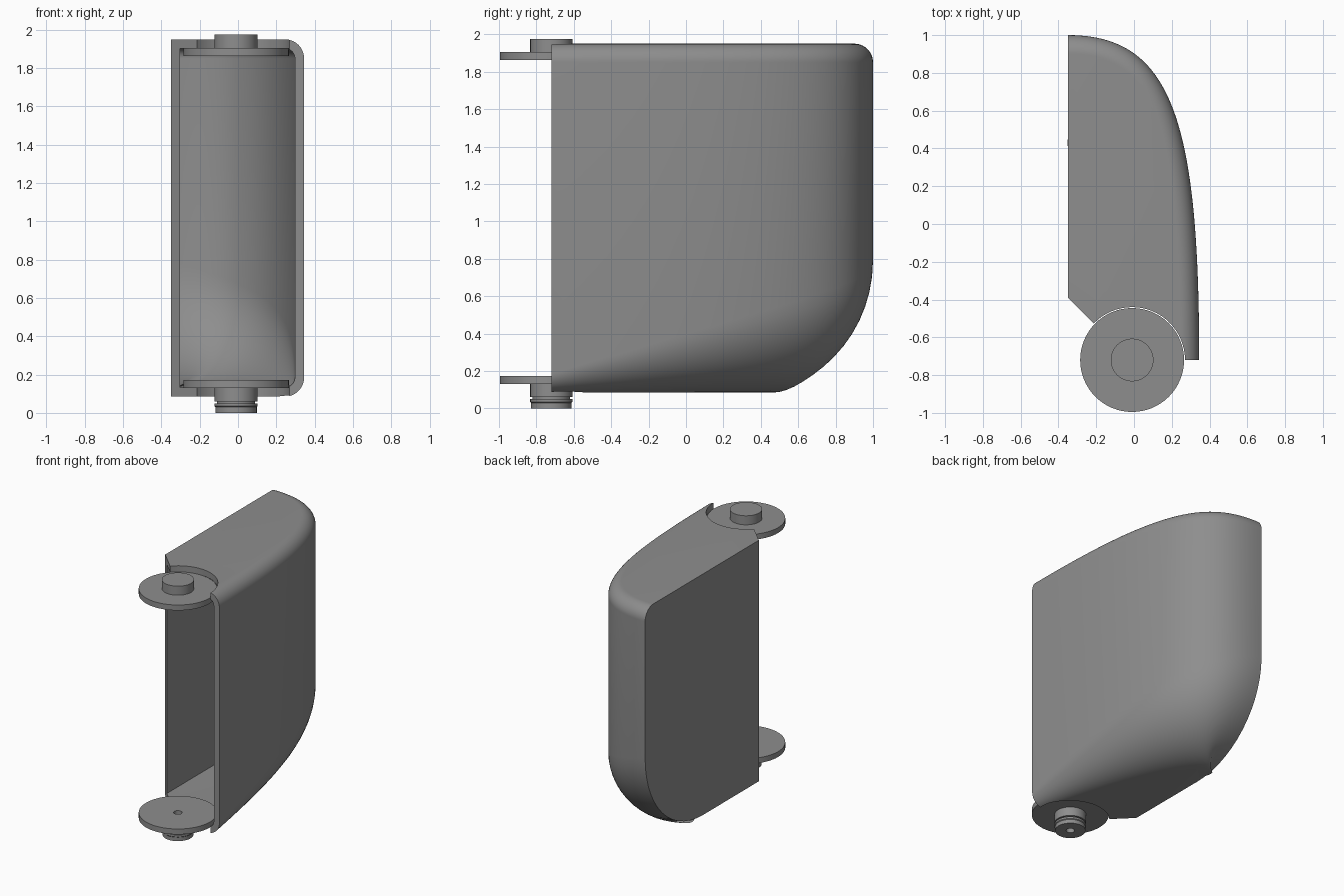
import bpy, bmesh
from math import sin, cos, pi, radians
from mathutils import Vector

if "Cube" in bpy.data.objects:
    bpy.data.objects.remove(bpy.data.objects["Cube"])

grey = bpy.data.materials.new("plain grey")
grey.use_nodes = True
grey.diffuse_color = (0.27, 0.27, 0.27, 1)
grey.node_tree.nodes["Principled BSDF"].inputs["Base Color"].default_value = grey.diffuse_color

FRONT, LEFT, TOP, BOTTOM, WALL = -0.72, -0.35, 1.95, 0.085, 0.048
PIN_X = -0.01


def finish(name, bm):
    bmesh.ops.remove_doubles(bm, verts=bm.verts, dist=1e-5)
    bmesh.ops.recalc_face_normals(bm, faces=bm.faces)
    mesh = bpy.data.meshes.new(name)
    bm.to_mesh(mesh)
    bm.free()
    mesh.materials.append(grey)
    obj = bpy.data.objects.new(name, mesh)
    bpy.context.collection.objects.link(obj)
    return obj


def plan_curve(steps=48):
    """Curved outer wall seen from above: point, inward normal, fraction of length."""
    a, b, c, d = (Vector(p) for p in ((LEFT, 1), (0.2, 1), (0.345, 0.55), (0.345, FRONT)))
    rows, length = [], 0
    for i in range(steps + 1):
        t = 1 - i / steps
        u = 1 - t
        p = a*u**3 + 3*b*u*u*t + 3*c*u*t*t + d*t**3
        tan = ((b - a)*u*u + 2*(c - b)*u*t + (d - c)*t*t).normalized()
        if rows:
            length += (p - rows[-1][0]).length
        rows.append((p, Vector((tan.y, -tan.x)), length))
    return [(p, n, s / length) for p, n, s in rows]


def rounded_solid(name, inset, front, arc=14):
    """Solid under the plan curve, with a lower fillet that grows toward the back."""
    rows = plan_curve()
    if front < FRONT:
        rows.insert(0, (Vector((rows[0][0].x, front)), rows[0][1], 0))
    top, bottom = TOP - inset, BOTTOM + inset
    upper = 0.1 - inset
    bm = bmesh.new()
    rings = []
    for p, n, s in rows:
        lower = 0.1 + 0.61 * s - inset
        angles = [k / arc * pi / 2 for k in range(arc + 1)]
        section = [(upper*(1 - sin(a)), top - upper*(1 - cos(a))) for a in angles]
        section += [(lower*(1 - cos(a)), bottom + lower*(1 - sin(a))) for a in angles]
        rings.append([bm.verts.new((*(p + n*(inset + w)), z)) for w, z in section])
    for r, q in zip(rings, rings[1:]):
        for k in range(len(r) - 1):
            bm.faces.new((r[k], r[k + 1], q[k + 1], q[k]))
    hi = bm.verts.new((LEFT, front, top))
    lo = bm.verts.new((LEFT, front, bottom))
    bm.faces.new([r[0] for r in rings] + [hi])
    bm.faces.new([r[-1] for r in rings] + [lo])
    for ring in (rings[0], rings[-1]):
        bm.faces.new(ring + [lo, hi])
    if inset:
        # Trim the cavity so that the flat side keeps its wall
        cut = bmesh.ops.bisect_plane(bm, geom=bm.verts[:] + bm.edges[:] + bm.faces[:],
                                     plane_co=(LEFT + inset, 0, 0), plane_no=(1, 0, 0),
                                     clear_inner=True)
        edges = [e for e in cut["geom_cut"] if isinstance(e, bmesh.types.BMEdge)]
        bmesh.ops.contextual_create(bm, geom=edges)
    return finish(name, bm)


def lathe(name, profile, closed=False, steps=64):
    bm = bmesh.new()
    verts = [bm.verts.new((PIN_X + r, FRONT, z)) for r, z in profile]
    pairs = list(zip(verts, verts[1:])) + ([(verts[-1], verts[0])] if closed else [])
    edges = [bm.edges.new(p) for p in pairs]
    bmesh.ops.spin(bm, geom=verts + edges, cent=(PIN_X, FRONT, 0), axis=(0, 0, 1),
                   angle=2 * pi, steps=steps, use_merge=True)
    return finish(name, bm)


def prism(name, outline, z0, z1):
    bm = bmesh.new()
    face = bm.faces.new([bm.verts.new((x, y, z0)) for x, y in outline])
    ext = bmesh.ops.extrude_face_region(bm, geom=[face], use_keep_orig=True)
    moved = [v for v in ext["geom"] if isinstance(v, bmesh.types.BMVert)]
    bmesh.ops.translate(bm, verts=moved, vec=(0, 0, z1 - z0))
    return finish(name, bm)


def activate(obj):
    bpy.ops.object.select_all(action="DESELECT")
    obj.select_set(True)
    bpy.context.view_layer.objects.active = obj


def carve(obj, cutter):
    activate(obj)
    mod = obj.modifiers.new("carve", "BOOLEAN")
    mod.operation, mod.solver, mod.object = "DIFFERENCE", "EXACT", cutter
    bpy.ops.object.modifier_apply(modifier=mod.name)
    bpy.data.objects.remove(cutter)


# Hollow housing, open at the front
housing = rounded_solid("housing_shell", 0, FRONT)
carve(housing, rounded_solid("cavity", WALL, FRONT - 0.2))
# Round notch for the end discs and the slanted front corner
carve(housing, lathe("notch", [(0, -1), (0.28, -1), (0.28, 3), (0, 3)]))
carve(housing, prism("corner", [(-0.5, -0.24), (-0.2, -0.54), (-0.1, -0.6),
                                (-0.1, -0.8), (-0.5, -0.8)], -1, 3))

# Upper disc with its pin
upper = lathe("upper_disc_and_pin", [(0, 1.863), (0.275, 1.863), (0.275, 1.905),
                                     (0.113, 1.905), (0.113, 1.975), (0, 1.975)])

# Lower disc with a grooved, bored pin
lower = lathe("lower_disc_and_pin", [(0.03, 0), (0.108, 0), (0.108, 0.03), (0.113, 0.035),
                                     (0.113, 0.05), (0.1, 0.05), (0.1, 0.06), (0.113, 0.06),
                                     (0.113, 0.13), (0.275, 0.13), (0.275, 0.172),
                                     (0.03, 0.172)], closed=True)

for part in (housing, upper, lower):
    activate(part)
    bpy.ops.object.shade_smooth_by_angle(angle=radians(30))
